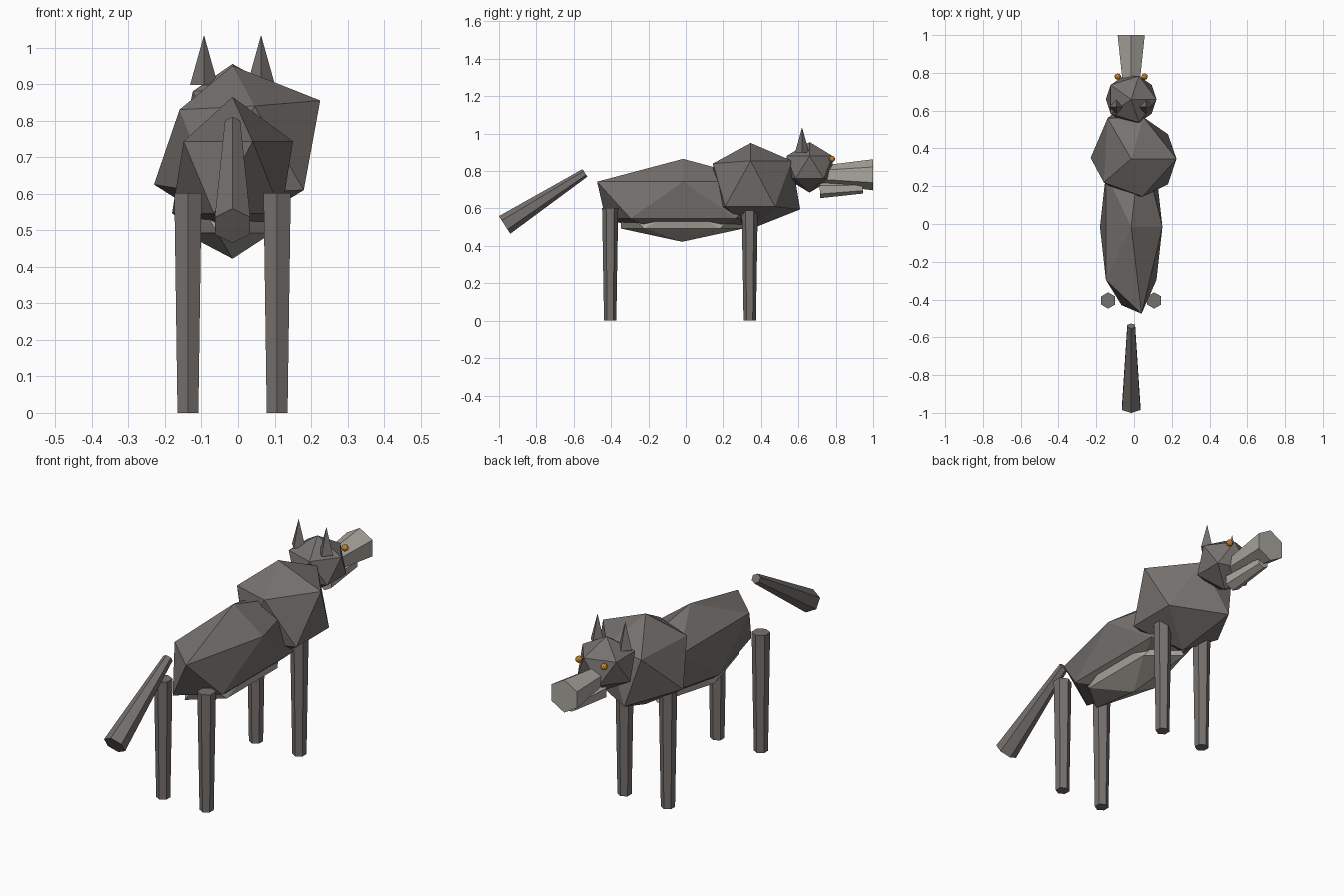
import bpy
import bmesh
from mathutils import Vector, Matrix

cube = bpy.data.objects.get("Cube")
if cube:
    bpy.data.objects.remove(cube, do_unlink=True)

MID = -0.015  # the spine plane


def material(name, rgb):
    mat = bpy.data.materials.new(name)
    mat.use_nodes = True
    mat.diffuse_color = (*rgb, 1)
    mat.node_tree.nodes["Principled BSDF"].inputs["Base Color"].default_value = (*rgb, 1)
    return mat


FUR = material("grey fur", (0.18, 0.165, 0.155))
PALE = material("pale fur", (0.40, 0.385, 0.34))
AMBER = material("amber eye", (0.60, 0.25, 0.03))


def finish(name, bm, mat):
    mesh = bpy.data.meshes.new(name)
    bm.to_mesh(mesh)
    bm.free()
    mesh.materials.append(mat)
    obj = bpy.data.objects.new(name, mesh)
    bpy.context.collection.objects.link(obj)
    return obj


def blob(name, centre, radii, mat, detail=1, pulls=()):
    """Faceted ellipsoid; each pull drags the nearest corner to a point."""
    bm = bmesh.new()
    bmesh.ops.create_icosphere(bm, subdivisions=detail, radius=1)
    for v in bm.verts:
        v.co = Vector(centre) + Vector(a * b for a, b in zip(v.co, radii))
    for p in map(Vector, pulls):
        min(bm.verts, key=lambda v: (v.co - p).length).co = p
    return finish(name, bm, mat)


def limb(name, start, end, r_start, r_end, mat, sides=6):
    """Tapered prism between two points."""
    start, end = Vector(start), Vector(end)
    axis = end - start
    bm = bmesh.new()
    bmesh.ops.create_cone(bm, cap_ends=True, segments=sides, radius1=r_start,
                          radius2=r_end, depth=axis.length)
    if abs(axis.x) + abs(axis.y) > 0.001:
        z = axis.normalized()
        x = Vector((1, 0, 0))
        turn = Matrix((x, z.cross(x), z)).transposed()
        bmesh.ops.transform(bm, matrix=turn.to_4x4(), verts=bm.verts)
    bmesh.ops.translate(bm, vec=(start + end) / 2, verts=bm.verts)
    return finish(name, bm, mat)


# Torso
blob("body", (MID, -0.015, 0.645), (0.185, 0.535, 0.22), FUR,
     pulls=[(-0.066, -0.43, 0.545), (0.04, -0.475, 0.743)])
blob("belly", (MID, -0.02, 0.55), (0.15, 0.385, 0.128), PALE)
blob("chest", (MID, 0.345, 0.72), (0.25, 0.25, 0.23), FUR, pulls=[
    (0.045, 0.145, 0.84), (-0.16, 0.22, 0.83), (-0.14, 0.56, 0.83),
    (0.05, 0.565, 0.855), (0.225, 0.345, 0.855), (0.18, 0.21, 0.61),
    (-0.07, 0.16, 0.60), (-0.23, 0.35, 0.625), (-0.08, 0.61, 0.595),
    (0.18, 0.475, 0.61)])

# Head
blob("head", (MID, 0.66, 0.82), (0.15, 0.145, 0.135), FUR)
limb("muzzle", (MID, 0.70, 0.78), (MID, 1.0, 0.78), 0.046, 0.083, PALE)
limb("jaw", (MID, 0.715, 0.70), (MID, 0.945, 0.71), 0.045, 0.03, PALE)

# Paired parts
for side, s in (("left", 1), ("right", -1)):
    blob(f"{side}_eye", (MID + s * 0.071, 0.78, 0.865), (0.017,) * 3, AMBER, 2)
    ear_x = MID + s * 0.078
    limb(f"{side}_ear", (ear_x, 0.62, 0.898), (ear_x, 0.62, 1.034), 0.038, 0, FUR, 4)
    for end, y in (("head_end", 0.34), ("tail_end", -0.405)):
        leg_x = MID + s * 0.122
        limb(f"{side}_{end}_leg", (leg_x, y, 0), (leg_x, y, 0.602), 0.033, 0.043, FUR)

# Tail
limb("tail", (MID, -0.54, 0.79), (MID, -0.97, 0.512), 0.024, 0.056, FUR)
